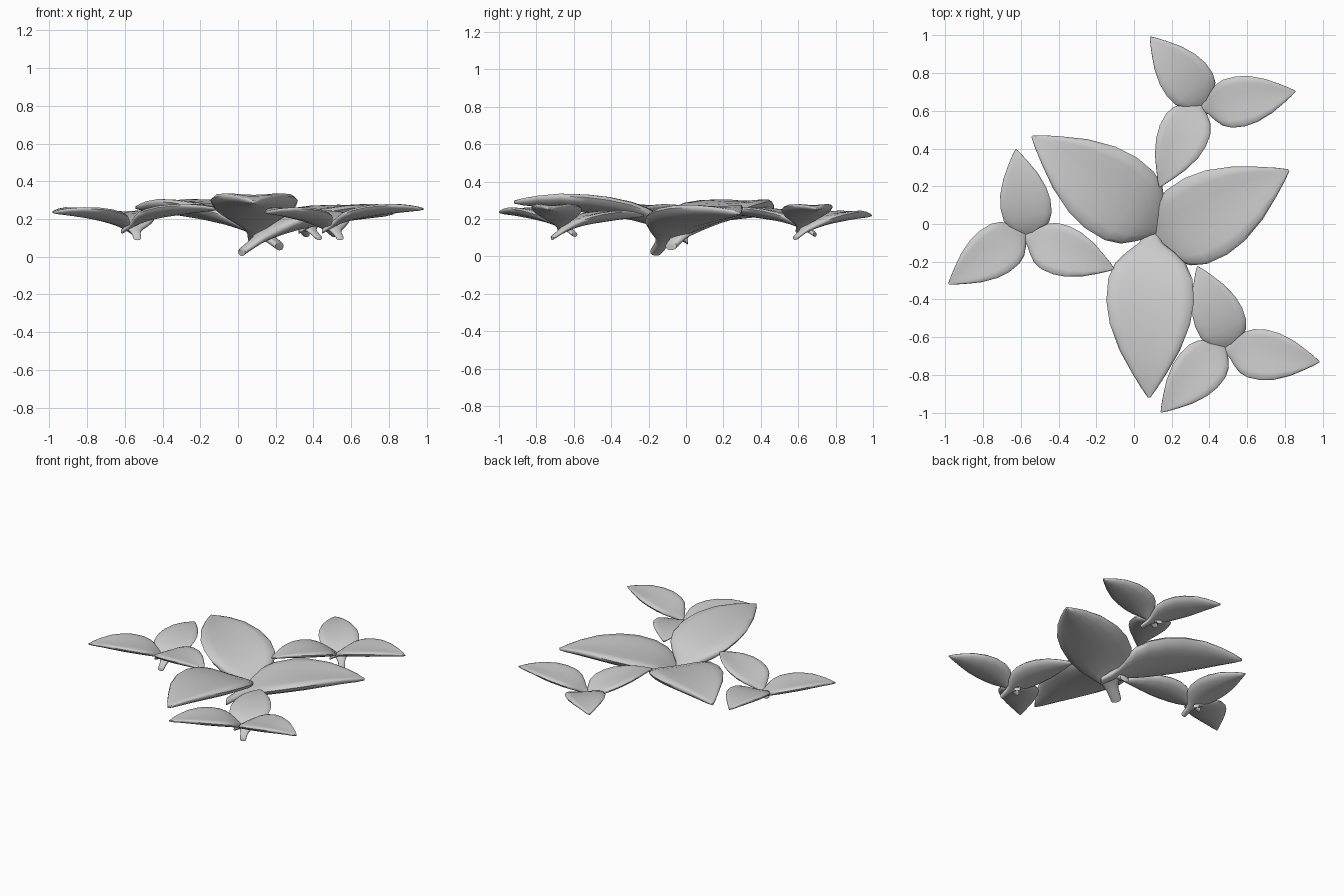
import bpy, bmesh, math
from mathutils import Matrix, Vector

if "Cube" in bpy.data.objects:
    bpy.data.objects.remove(bpy.data.objects["Cube"])

# leaf stations: distance from stem end, half width, centre height, half thickness, edge lift
STATIONS = [
    (0.00, 0.036, 0.026, 0.022, 0.000),
    (0.07, 0.042, 0.072, 0.027, 0.000),
    (0.11, 0.062, 0.100, 0.032, 0.006),
    (0.16, 0.128, 0.130, 0.038, 0.016),
    (0.22, 0.188, 0.156, 0.043, 0.028),
    (0.30, 0.223, 0.180, 0.046, 0.034),
    (0.42, 0.232, 0.203, 0.047, 0.038),
    (0.54, 0.213, 0.218, 0.045, 0.038),
    (0.68, 0.160, 0.230, 0.038, 0.033),
    (0.80, 0.092, 0.233, 0.028, 0.022),
    (0.88, 0.042, 0.232, 0.019, 0.010),
    (0.93, 0.006, 0.231, 0.008, 0.000),
]
SIDES = 16


def leaf_mesh():
    """Cupped, round-edged leaf tapering to a point, with a short blunt stem."""
    bm = bmesh.new()
    rings = []
    for u, hw, z, th, lift in STATIONS:
        ring = []
        for i in range(SIDES):
            a = 2 * math.pi * i / SIDES
            c, s = math.cos(a), math.sin(a)
            full = math.copysign(abs(s) ** 0.8, s)
            ring.append(bm.verts.new((u, hw * c, z + th * full + lift * c * c)))
        rings.append(ring)
    for r0, r1 in zip(rings, rings[1:]):
        for i in range(SIDES):
            j = (i + 1) % SIDES
            bm.faces.new((r0[i], r0[j], r1[j], r1[i]))
    bm.faces.new(rings[0])
    bm.faces.new(rings[-1])
    bmesh.ops.recalc_face_normals(bm, faces=bm.faces)
    me = bpy.data.meshes.new("leaf")
    bm.to_mesh(me)
    bm.free()
    return me


# stem end (x, y, z) and leaf tip (x, y) of the three leaves in the main cluster
LEAVES = {
    "right_leaf": ((0.02, -0.16, 0.0), (0.82, 0.285)),
    "left_leaf": ((0.22, -0.08, 0.03), (-0.54, 0.465)),
    "front_leaf": ((0.09, 0.01, 0.06), (0.08, -0.92)),
}
CENTRE = Vector((0.1, -0.02, 0))

# cluster name: centre, turn in degrees, scale
CLUSTERS = {
    "large": ((0.1, -0.02, 0), 0, 1),
    "small_front": ((0.465, -0.66, 0.085), 83.5, 0.58),
    "small_back": ((0.34, 0.615, 0.085), 101, 0.58),
    "small_left": ((-0.595, -0.058, 0.085), 71, 0.58),
}

mesh = leaf_mesh()
for cname, (pos, turn, size) in CLUSTERS.items():
    place = (Matrix.Translation(pos) @ Matrix.Rotation(math.radians(turn), 4, 'Z')
             @ Matrix.Scale(size, 4) @ Matrix.Translation(-CENTRE))
    for lname, (base, tip) in LEAVES.items():
        dx, dy = tip[0] - base[0], tip[1] - base[1]
        stretch = math.hypot(dx, dy) / STATIONS[-1][0]
        ob = bpy.data.objects.new(cname + "_" + lname, mesh.copy())
        bpy.context.collection.objects.link(ob)
        ob.data.transform(place @ Matrix.Translation(base)
                          @ Matrix.Rotation(math.atan2(dy, dx), 4, 'Z')
                          @ Matrix.Diagonal((stretch, 1, 1, 1)))
        bpy.ops.object.select_all(action='DESELECT')
        ob.select_set(True)
        bpy.context.view_layer.objects.active = ob
        bpy.ops.object.shade_smooth_by_angle(angle=math.radians(60))
